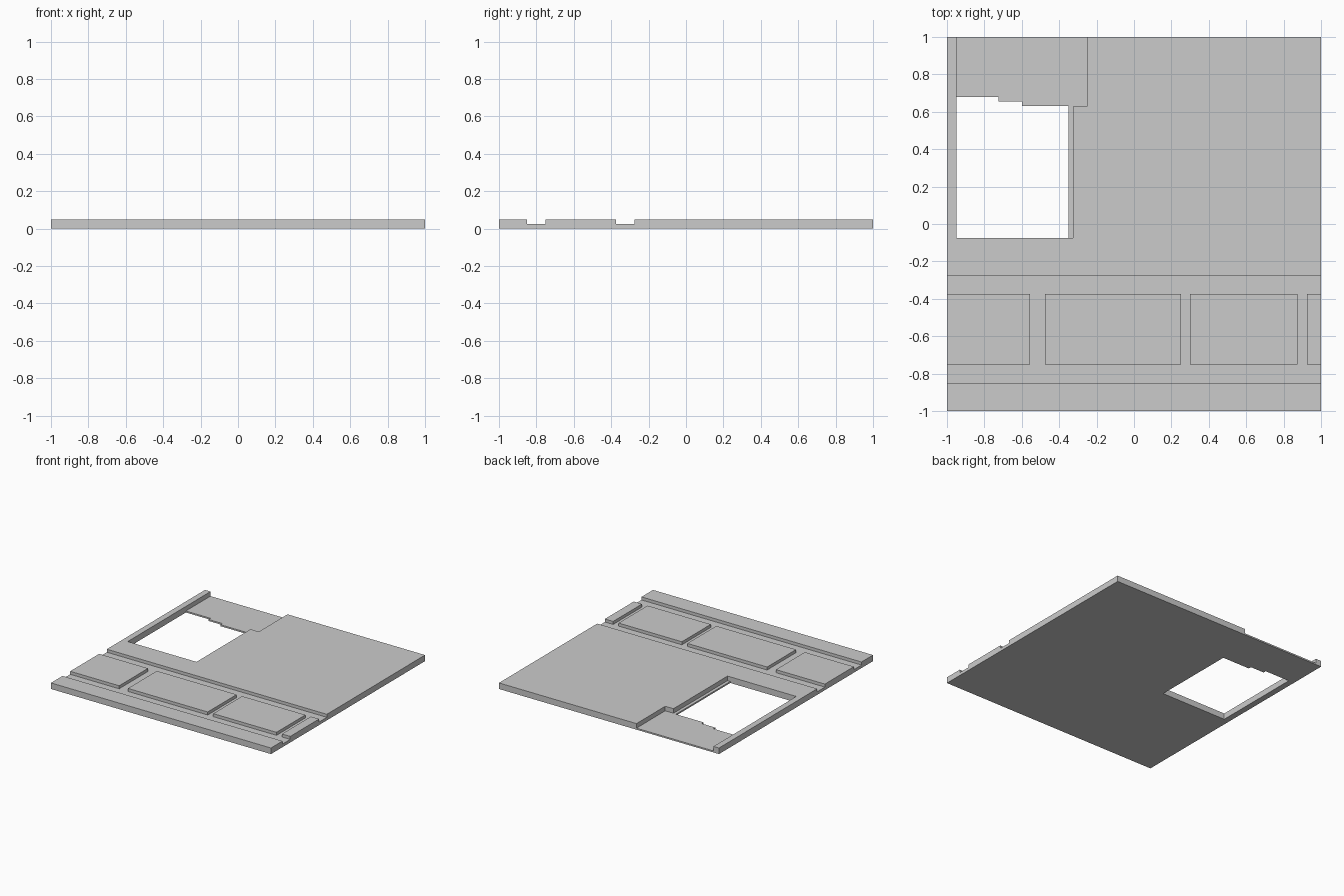
import bpy, bmesh

if "Cube" in bpy.data.objects:
    bpy.data.objects.remove(bpy.data.objects["Cube"])

T = 0.05      # plate thickness
FLOOR = 0.025  # height of groove floors
SHELF = 0.0125  # height of the recessed shelf


def prism(name, outline, z0, z1):
    """Extrude a flat outline between two heights."""
    bm = bmesh.new()
    face = bm.faces.new([bm.verts.new((x, y, z0)) for x, y in outline])
    top = bmesh.ops.extrude_face_region(bm, geom=[face])["geom"]
    bmesh.ops.translate(bm, vec=(0, 0, z1 - z0),
                        verts=[g for g in top if isinstance(g, bmesh.types.BMVert)])
    bmesh.ops.recalc_face_normals(bm, faces=bm.faces)
    mesh = bpy.data.meshes.new(name)
    bm.to_mesh(mesh)
    bm.free()
    obj = bpy.data.objects.new(name, mesh)
    bpy.context.collection.objects.link(obj)
    return obj


def rect(x0, x1, y0, y1):
    return [(x0, y0), (x1, y0), (x1, y1), (x0, y1)]


def cut(target, outline, z0):
    """Remove everything inside the outline above z0."""
    cutter = prism("cutter", outline, z0, 0.2)
    cutter.hide_render = True
    mod = target.modifiers.new("cut", "BOOLEAN")
    mod.operation = "DIFFERENCE"
    mod.solver = "EXACT"
    mod.object = cutter
    bpy.context.view_layer.objects.active = target
    bpy.ops.object.modifier_apply(modifier=mod.name)
    bpy.data.objects.remove(cutter)


plate = prism("floor_plate", rect(-1, 1, -1, 1), 0, T)

# Ladder of grooves: two long channels joined by cross channels
Y = [-0.85, -0.75, -0.375, -0.275]
rungs = [(-0.555, -0.475), (0.25, 0.3), (0.875, 0.925)]
cut(plate, rect(-1.1, 1.1, Y[0], Y[1]), FLOOR)
cut(plate, rect(-1.1, 1.1, Y[2], Y[3]), FLOOR)
for x0, x1 in rungs:
    cut(plate, rect(x0, x1, Y[1] - 0.05, Y[2] + 0.05), FLOOR)

# Recessed shelf running out of the back edge, with a ledge beside the opening
cut(plate, [(-0.95, -0.075), (-0.325, -0.075), (-0.325, 0.627),
            (-0.25, 0.627), (-0.25, 1.1), (-0.95, 1.1)], SHELF)

# Opening through the plate with a stepped back side
cut(plate, [(-0.95, -0.075), (-0.35, -0.075), (-0.35, 0.63), (-0.6, 0.63),
            (-0.6, 0.655), (-0.725, 0.655), (-0.725, 0.68), (-0.95, 0.68)], -0.1)
